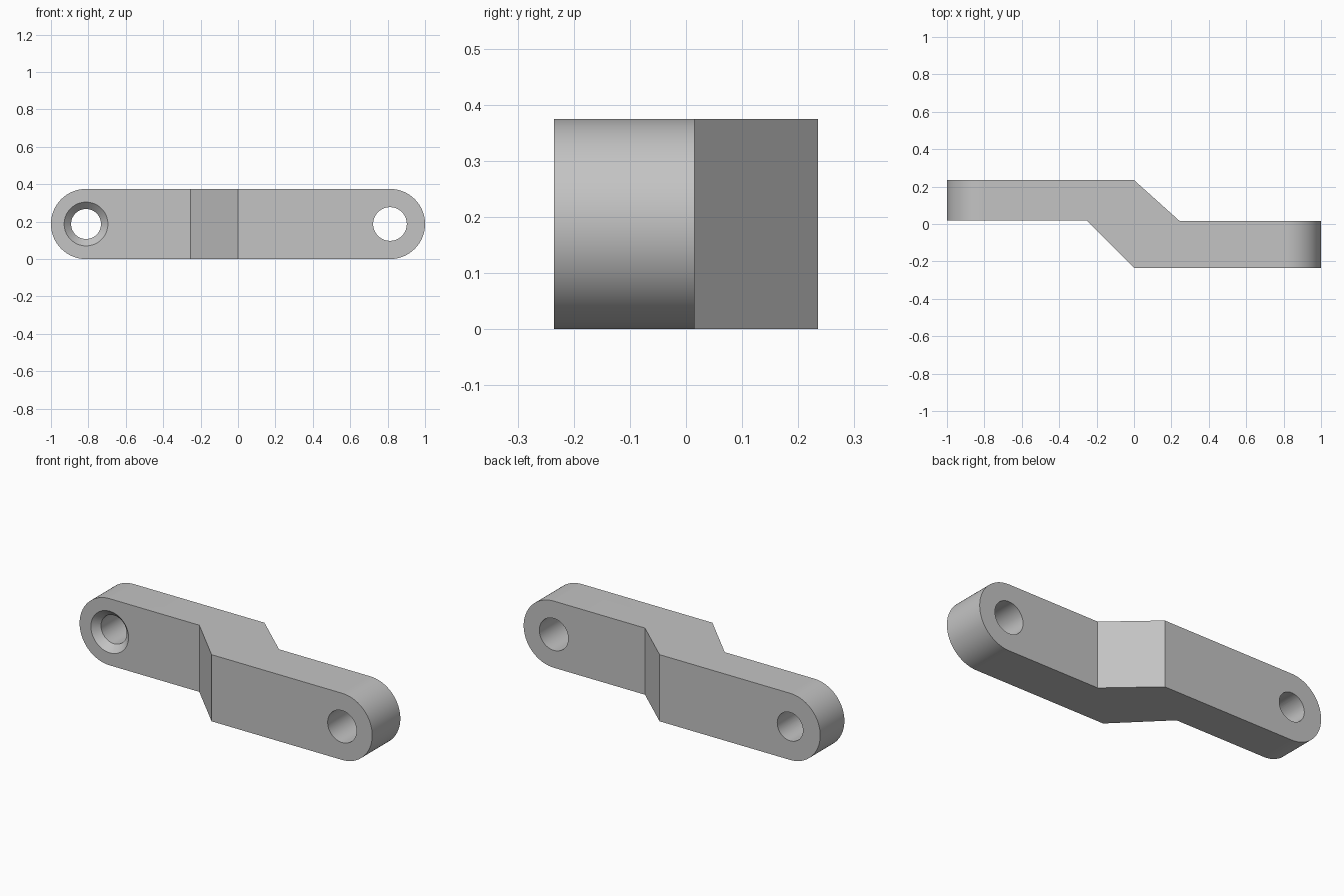
import bpy
import math

default = bpy.data.objects.get("Cube")
if default:
    bpy.data.objects.remove(default, do_unlink=True)

HEIGHT = 0.375
R = HEIGHT / 2
EYE_X = 1 - R          # centre of each rounded end
BACK_ARM, FRONT_ARM = 0.02, 0.015   # inner faces of the two arms
DEPTH = 0.235


def prism(name, points, offset):
    """Extrude a closed outline of 3D points along an offset."""
    n = len(points)
    verts = points + [tuple(a + b for a, b in zip(p, offset)) for p in points]
    faces = [tuple(reversed(range(n))), tuple(range(n, 2 * n))]
    faces += [(i, (i + 1) % n, (i + 1) % n + n, i + n) for i in range(n)]
    mesh = bpy.data.meshes.new(name)
    mesh.from_pydata(verts, [], faces)
    obj = bpy.data.objects.new(name, mesh)
    bpy.context.collection.objects.link(obj)
    return obj


def cone_cutter(name, x, y0, y1, r0, r1):
    """Round cutter along y, radius r0 at y0 and r1 at y1."""
    bpy.ops.mesh.primitive_cone_add(
        vertices=64, radius1=r1, radius2=r0, depth=y1 - y0,
        location=(x, (y0 + y1) / 2, R), rotation=(math.pi / 2, 0, 0))
    bpy.context.object.name = name
    return bpy.context.object


def apply_boolean(body, cutter, operation):
    mod = body.modifiers.new("cut", "BOOLEAN")
    mod.operation, mod.solver, mod.object = operation, "EXACT", cutter
    bpy.context.view_layer.objects.active = body
    bpy.ops.object.modifier_apply(modifier=mod.name)
    bpy.data.objects.remove(cutter, do_unlink=True)


# Offset plan of the link, overlong at both ends
plan = [(-1.2, BACK_ARM), (-0.255, BACK_ARM), (0, -DEPTH), (1.2, -DEPTH),
        (1.2, FRONT_ARM), (0.245, FRONT_ARM), (0, DEPTH), (-1.2, DEPTH)]
link = prism("offset_link", [(x, y, -0.1) for x, y in plan], (0, 0, 0.6))

# Rounded ends, from a long slot shape
SEG = 40
outline = []
for side in (1, -1):
    for i in range(SEG + 1):
        a = math.pi * i / SEG
        outline.append((side * (EYE_X + R * math.sin(a)), 0.5,
                        R - side * R * math.cos(a)))
apply_boolean(link, prism("slot_shape", outline, (0, -1, 0)), "INTERSECT")

# Plain hole, smaller hole and its countersink
cuts = [("right_hole", EYE_X, -0.4, 0.4, 0.09, 0.09),
        ("left_hole", -EYE_X, -0.4, 0.4, 0.08, 0.08),
        ("countersink", -EYE_X, BACK_ARM - 0.02, BACK_ARM + 0.077, 0.137, 0.04)]
for cut in cuts:
    apply_boolean(link, cone_cutter(*cut), "DIFFERENCE")

# Grey finish
grey = bpy.data.materials.new("plain_grey")
grey.use_nodes = True
colour = (0.55, 0.55, 0.55, 1)
grey.diffuse_color = colour
grey.node_tree.nodes["Principled BSDF"].inputs["Base Color"].default_value = colour
link.data.materials.clear()
link.data.materials.append(grey)

bpy.ops.object.select_all(action="DESELECT")
link.select_set(True)
bpy.context.view_layer.objects.active = link
bpy.ops.object.shade_smooth_by_angle(angle=math.radians(25))
